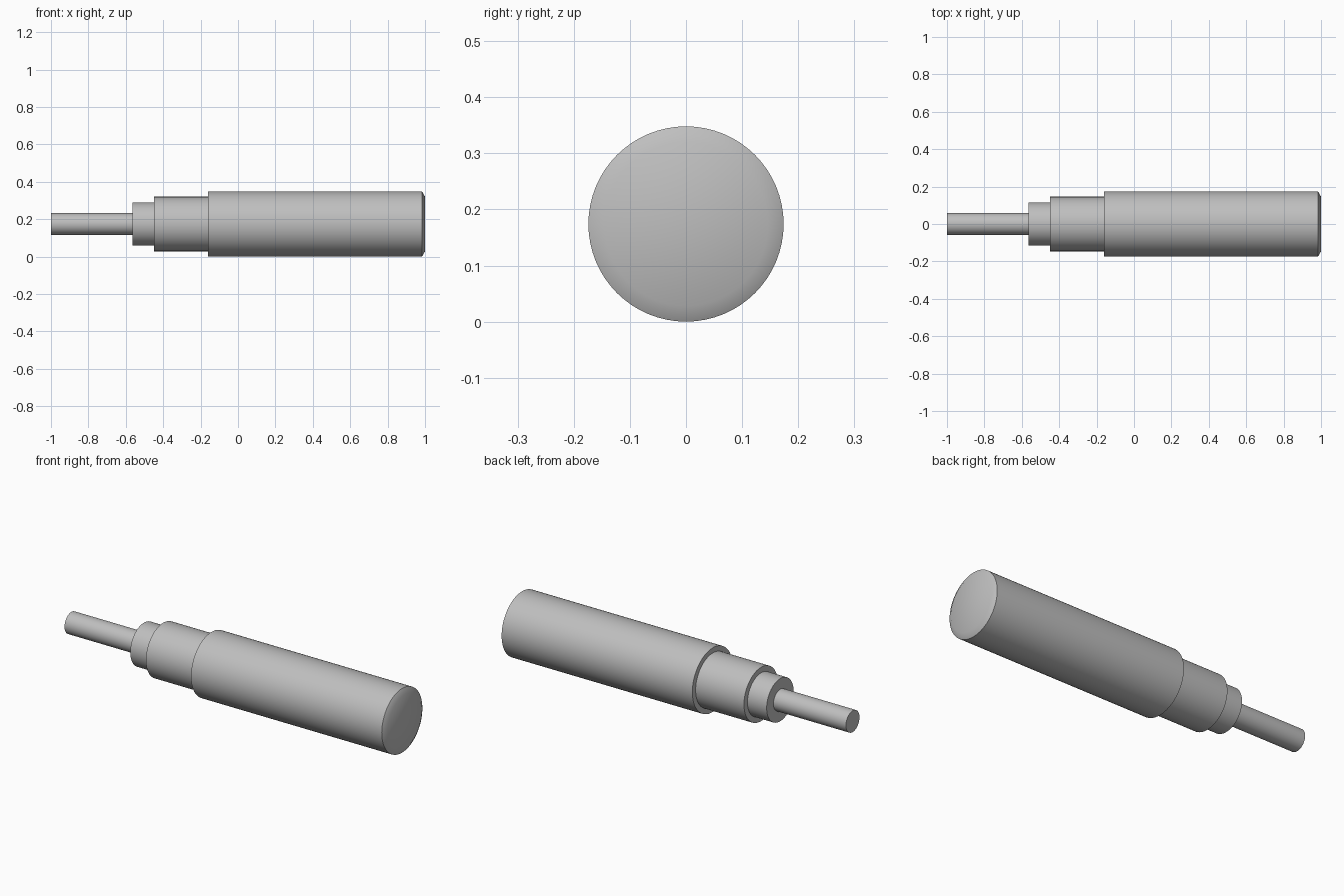
import bpy, bmesh, math

if "Cube" in bpy.data.objects:
    bpy.data.objects.remove(bpy.data.objects["Cube"])

SEGMENTS = 64
AXIS_Z = 0.174

grey = bpy.data.materials.new("plain grey")
grey.diffuse_color = (0.52, 0.52, 0.52, 1)
grey.use_nodes = True
grey.node_tree.nodes["Principled BSDF"].inputs["Base Color"].default_value = grey.diffuse_color


def turned_part(name, profile):
    """Spin (x, radius) points around the long axis; radius 0 closes an end."""
    bm = bmesh.new()
    rings = []
    for x, r in profile:
        count = SEGMENTS if r > 0 else 1
        rings.append([bm.verts.new((x, r * math.sin(2 * math.pi * i / SEGMENTS),
                                    AXIS_Z + r * math.cos(2 * math.pi * i / SEGMENTS)))
                      for i in range(count)])
    for a, b in zip(rings, rings[1:]):
        if len(a) == 1:
            bm.faces.new(b)
        elif len(b) == 1:
            bm.faces.new(a)
        else:
            for i in range(SEGMENTS):
                j = (i + 1) % SEGMENTS
                bm.faces.new((a[i], a[j], b[j], b[i]))
    # Drop the axis points, since the end caps are single flat faces
    bmesh.ops.delete(bm, geom=[v for v in bm.verts if not v.link_faces], context='VERTS')
    bmesh.ops.recalc_face_normals(bm, faces=bm.faces)
    # An open sleeve must face outwards
    side = max(bm.faces, key=lambda f: abs(f.normal.z))
    if side.normal.z * (side.calc_center_median().z - AXIS_Z) < 0:
        bmesh.ops.reverse_faces(bm, faces=bm.faces)
    mesh = bpy.data.meshes.new(name)
    bm.to_mesh(mesh)
    bm.free()
    mesh.materials.append(grey)
    obj = bpy.data.objects.new(name, mesh)
    bpy.context.collection.objects.link(obj)
    bpy.ops.object.select_all(action='DESELECT')
    obj.select_set(True)
    bpy.context.view_layer.objects.active = obj
    bpy.ops.object.shade_smooth_by_angle(angle=math.radians(30))


# Thin rod, stepped collars and the wide chamfered barrel
turned_part("rod", [(-1, 0), (-1, 0.058), (-0.565, 0.058)])
turned_part("collar", [(-0.565, 0.058), (-0.565, 0.116), (-0.45, 0.116)])
turned_part("sleeve", [(-0.45, 0.116), (-0.45, 0.146), (-0.16, 0.146)])
turned_part("barrel", [(-0.16, 0.146), (-0.16, 0.174), (0.984, 0.174),
                       (1, 0.146), (1, 0)])
